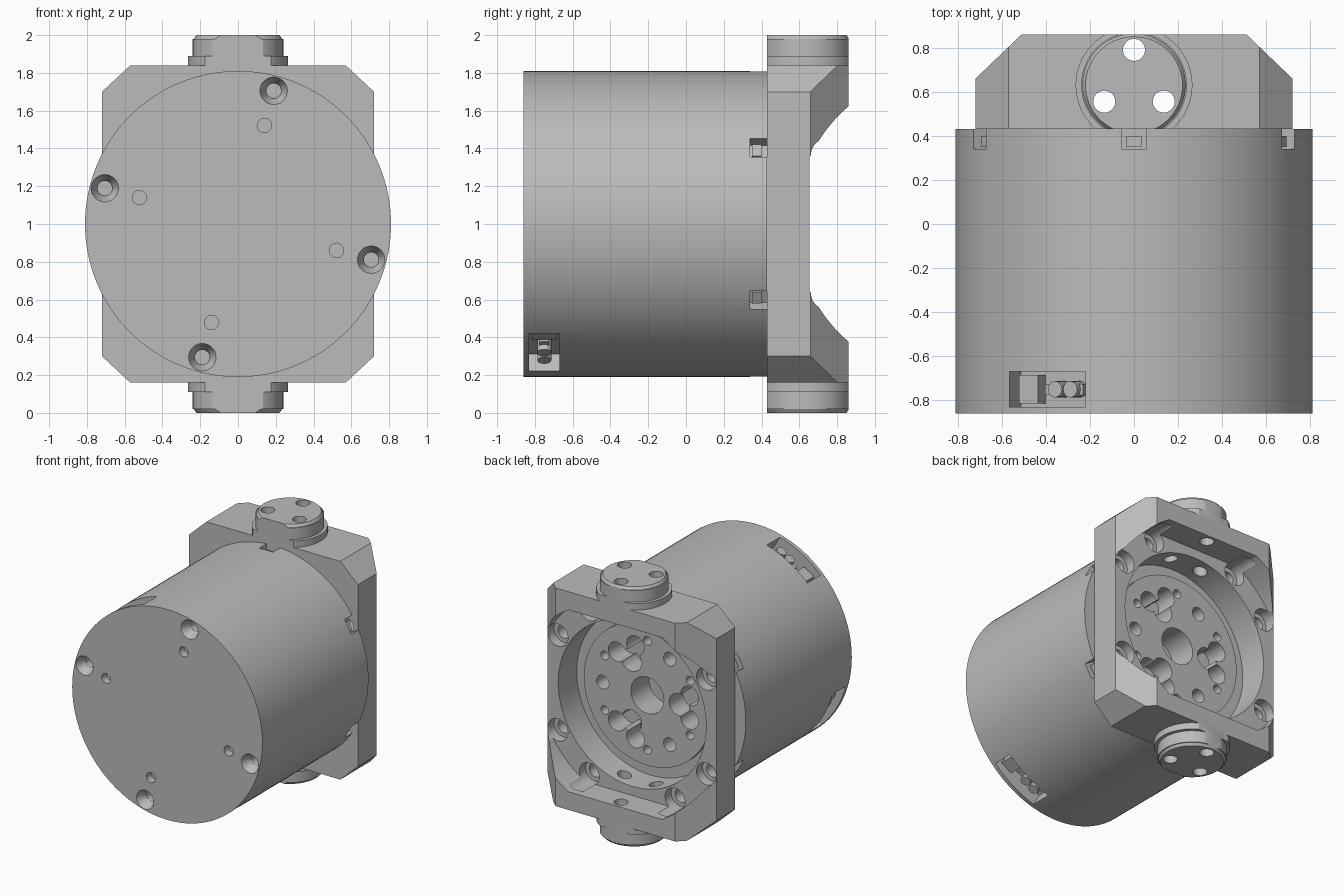
import bpy, bmesh
from math import cos, sin, pi, radians
from mathutils import Matrix, Vector

if "Cube" in bpy.data.objects:
    bpy.data.objects.remove(bpy.data.objects["Cube"])

grey = bpy.data.materials.new("machined grey")
grey.use_nodes = True
COLOUR = (0.5, 0.5, 0.5, 1)
grey.diffuse_color = COLOUR
grey.node_tree.nodes["Principled BSDF"].inputs["Base Color"].default_value = COLOUR

MID = 1.0          # height of the main axis
BACK = 0.43        # joint between body and bracket
ALONG_Y = Matrix.Rotation(pi / 2, 4, 'X')


def finish(name, bm):
    bmesh.ops.recalc_face_normals(bm, faces=bm.faces)
    mesh = bpy.data.meshes.new(name)
    bm.to_mesh(mesh)
    bm.free()
    mesh.materials.append(grey)
    obj = bpy.data.objects.new(name, mesh)
    bpy.context.collection.objects.link(obj)
    return obj


def cone(name, matrix, r1, r2, depth, sides):
    bm = bmesh.new()
    bmesh.ops.create_cone(bm, cap_ends=True, segments=sides, radius1=r1,
                          radius2=r2, depth=depth, matrix=matrix)
    return finish(name, bm)


def cyl_y(name, x, z, y0, y1, r, r_back=None, sides=32):
    """Cylinder or cone along y; r at the front end, r_back at the back end."""
    place = Matrix.Translation((x, (y0 + y1) / 2, z)) @ ALONG_Y
    return cone(name, place, r if r_back is None else r_back, r, y1 - y0, sides)


def cyl_z(name, x, y, z0, z1, r, r_top=None, sides=32):
    place = Matrix.Translation((x, y, (z0 + z1) / 2))
    return cone(name, place, r, r if r_top is None else r_top, z1 - z0, sides)


def box(name, size, matrix):
    bm = bmesh.new()
    bmesh.ops.create_cube(bm, size=1, matrix=matrix @ Matrix.Diagonal((*size, 1)))
    return finish(name, bm)


def prism(name, points, offset):
    bm = bmesh.new()
    face = bm.faces.new([bm.verts.new(p) for p in points])
    side = bmesh.ops.extrude_face_region(bm, geom=[face])
    verts = [v for v in side["geom"] if isinstance(v, bmesh.types.BMVert)]
    bmesh.ops.translate(bm, verts=verts, vec=Vector(offset))
    return finish(name, bm)


def combine(target, tools, operation='DIFFERENCE'):
    """Boolean every tool into the target, then throw the tools away."""
    for tool in tools:
        mod = target.modifiers.new("shape", 'BOOLEAN')
        mod.operation, mod.solver, mod.object = operation, 'EXACT', tool
    graph = bpy.context.evaluated_depsgraph_get()
    mesh = bpy.data.meshes.new_from_object(target.evaluated_get(graph))
    target.modifiers.clear()
    target.data = mesh
    for tool in tools:
        bpy.data.objects.remove(tool)
    return target


def polar(r, degrees):
    a = radians(degrees)
    return r * cos(a), MID + r * sin(a)


def radial(r, degrees, y):
    """Frame on the body: local x points outward, local y along the axis."""
    x, z = polar(r, degrees)
    return Matrix.Translation((x, y, z)) @ Matrix.Rotation(-radians(degrees), 4, 'Y')


# Main drum with the raised output disc on its back
drum = cyl_y("drum_body", 0, MID, -0.86, BACK, 0.81, sides=128)
combine(drum, [cyl_y("disc", 0, MID, 0.3, 0.47, 0.54, sides=96)], 'UNION')

cuts = []
# Front countersunk screw holes and dowel holes
for angle in (75, 165, 255, 345):
    x, z = polar(0.73, angle)
    cuts.append(cyl_y("sink", x, z, -0.865, -0.79, 0.075, 0.04))
    cuts.append(cyl_y("hole", x, z, -0.8, -0.7, 0.039))
    cuts.append(cyl_y("dowel", *polar(0.54, angle), -0.9, -0.8, 0.038))
# Output disc: centre hole, clover pockets, bolt and tapped holes
cuts.append(cyl_y("centre", 0, MID, 0.25, 0.5, 0.14, sides=48))
for angle in (60, 180, 300):
    for r, turn, size in ((0.37, -14, 0.075), (0.37, 14, 0.075), (0.27, 0, 0.085)):
        cuts.append(cyl_y("pocket", *polar(r, angle + turn), 0.3, 0.5, size))
    cuts.append(cyl_y("bolt", *polar(0.38, angle + 60), 0.3, 0.5, 0.052))
    for turn in (-30, 30):
        cuts.append(cyl_y("tap", *polar(0.42, angle + turn), 0.33, 0.5, 0.033))
# Rim notches and connector sockets
notch_angles = range(30, 390, 60)
socket_angles = (120, 210, 300)
for angle in notch_angles:
    cuts.append(box("notch", (0.16, 0.12, 0.115), radial(0.81, angle, 0.4)))
for angle in socket_angles:
    cuts.append(box("socket", (0.24, 0.16, 0.4), radial(0.8, angle, -0.75)))
combine(drum, cuts)

# Rim screws inside the notches
parts = [drum]
for angle in notch_angles:
    parts.append(box("rim_clip", (0.05, 0.05, 0.07), radial(0.755, angle, 0.375)))
# Connector blocks and pins in the sockets
for angle in socket_angles:
    frame = radial(0.71, angle, -0.75)
    parts.append(box("connector_block", (0.08, 0.13, 0.1),
                     frame @ Matrix.Translation((0, 0, 0.12))))
    parts.append(box("connector_tongue", (0.06, 0.05, 0.2),
                     frame @ Matrix.Translation((0, 0, -0.06))))
    for shift in (-0.11, -0.03):
        place = frame @ Matrix.Translation((0, 0, shift)) @ Matrix.Rotation(pi / 2, 4, 'Y')
        parts.append(cone("connector_pin", place, 0.037, 0.037, 0.12, 20))

# Yoke bracket: front outline crossed with plan outline
front = [(0.57, 0.84), (0.72, 0.70), (0.72, -0.70), (0.57, -0.84)]
front += [(-x, z) for x, z in reversed(front)]
bracket = prism("yoke_bracket", [(x, BACK, MID + z) for x, z in front], (0, 0.43, 0))
plan = [(0.75, 0.4), (0.75, 0.63), (0.51, 0.86), (-0.51, 0.86), (-0.75, 0.63), (-0.75, 0.4)]
combine(bracket, [prism("plan", [(x, y, 0) for x, y in plan], (0, 0, 2))], 'INTERSECT')

# Flat-sided round recess between the flanges, and the through bore
recess = cyl_y("recess", 0, MID, 0.655, 1.0, 0.805, sides=128)
combine(recess, [box("limit", (2, 2, 1.4), Matrix.Translation((0, 0, MID)))], 'INTERSECT')
cuts = [recess, cyl_y("bore", 0, MID, 0.3, 1.0, 0.63, sides=96)]
for quarter in (0, 90, 180, 270):
    for angle in (30, 60):
        x, z = polar(0.73, quarter + angle)
        cuts.append(cyl_y("counterbore", x, z, 0.58, 0.8, 0.085))
        cuts.append(cyl_y("screw_hole", x, z, 0.4, 0.6, 0.052))
combine(bracket, cuts)

# Pivot bosses above and below, trimmed to the bracket depth
for name, s in (("upper_pivot", 1), ("lower_pivot", -1)):
    pivot = cyl_z(name, 0, 0.63, 1.8, 1.89, 0.265, sides=64)
    combine(pivot, [cyl_z("cap", 0, 0.63, 1.85, 1.98, 0.24, sides=64)], 'UNION')
    combine(pivot, [cyl_z("rim", 0, 0.63, 1.97, 2.0, 0.24, 0.22, sides=64)], 'UNION')
    combine(pivot, [box("trim", (1, 0.43, 1), Matrix.Translation((0, 0.645, 1.9)))], 'INTERSECT')
    if s < 0:
        pivot.data.transform(Matrix.Translation((0, 0, 2)) @ Matrix.Diagonal((1, 1, -1, 1)))
        pivot.data.flip_normals()
    # Three pin holes run through the boss into the bracket
    for target in (pivot, bracket):
        z0, z1 = (1.5, 2.1) if s > 0 else (-0.1, 0.5)
        combine(target, [cyl_z("pin_hole", x, y, z0, z1, 0.05)
                         for x, y in ((0, 0.79), (0.135, 0.555), (-0.135, 0.555))])
    parts.append(pivot)
parts.append(bracket)

# Smooth round walls, sharp edges
bpy.ops.object.select_all(action='DESELECT')
for part in parts:
    part.select_set(True)
bpy.context.view_layer.objects.active = drum
bpy.ops.object.shade_smooth_by_angle(angle=radians(25))
